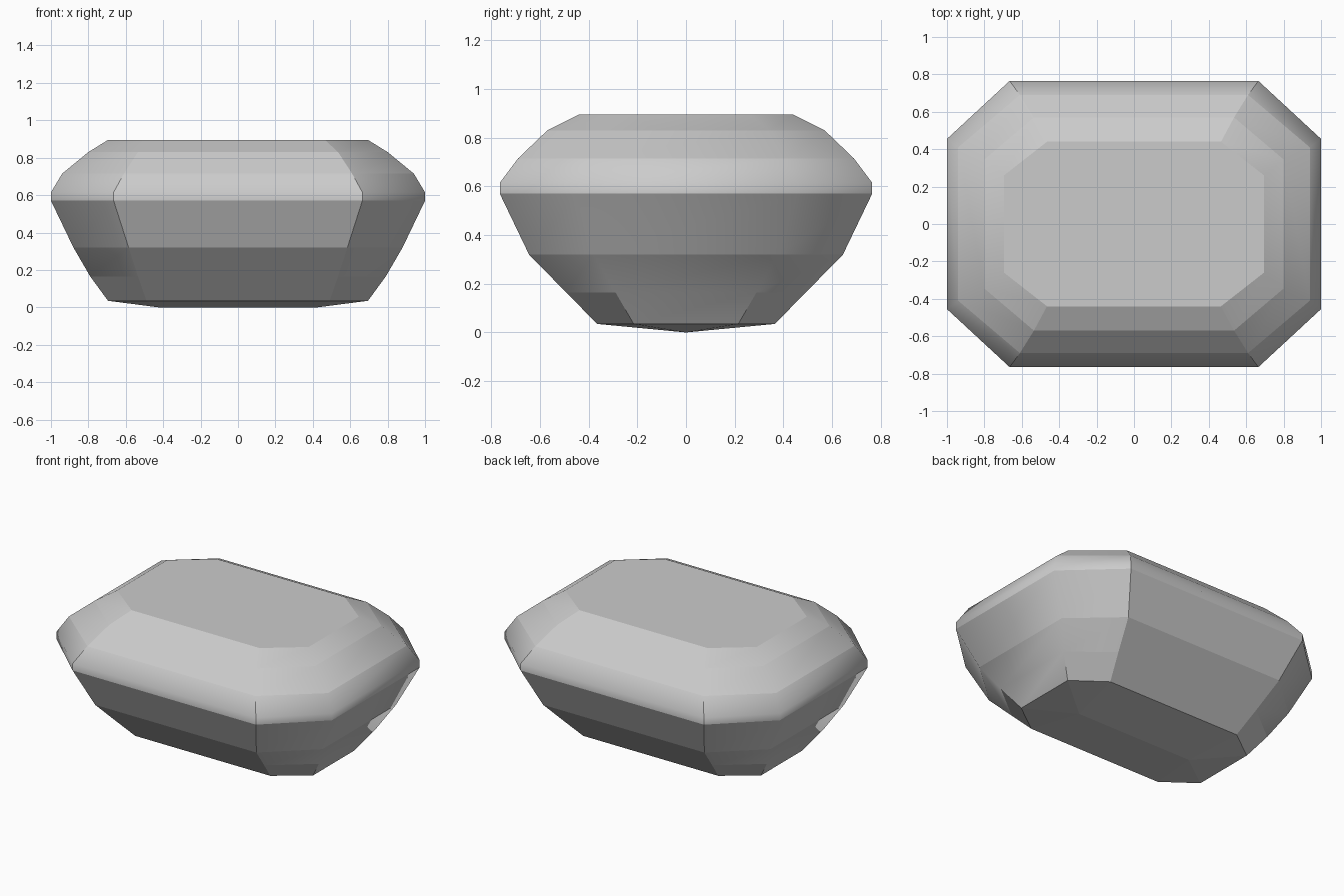
import bpy
import bmesh

cube = bpy.data.objects.get("Cube")
if cube:
    bpy.data.objects.remove(cube, do_unlink=True)

# Stone colour
grey = bpy.data.materials.new("stone_grey")
grey.use_nodes = True
colour = (0.6, 0.6, 0.6, 1)
grey.diffuse_color = colour
grey.node_tree.nodes["Principled BSDF"].inputs["Base Color"].default_value = colour

# Step-cut tiers from the bottom up:
# height, half length, half width, corner x, corner y
TIERS = [
    (0.035, 0.695, 0.365, 0.49, 0.215),
    (0.165, 0.79, 0.493, 0.535, 0.29),
    (0.32, 0.88, 0.645, 0.585, 0.38),
    (0.57, 1.0, 0.765, 0.665, 0.455),
    (0.615, 1.0, 0.765, 0.665, 0.455),
    (0.715, 0.94, 0.69, 0.61, 0.41),
    (0.83, 0.80, 0.57, 0.535, 0.345),
    (0.895, 0.695, 0.44, 0.465, 0.26),
]
LOWER, GIRDLE_TOP = 1, 4
KEEL = 0.425
END_CORNERS = (0, 1, 4, 5)
DIAGONALS = (1, 3, 5, 7)


def octagon(bm, tier):
    z, hx, hy, cx, cy = tier
    outline = [(hx, -cy), (hx, cy), (cx, hy), (-cx, hy),
               (-hx, cy), (-hx, -cy), (-cx, -hy), (cx, -hy)]
    return [bm.verts.new((x, y, z)) for x, y in outline]


bm = bmesh.new()
rings = [octagon(bm, t) for t in TIERS]

# Facets between neighbouring tiers
for low, high in zip(rings, rings[1:]):
    for i in range(8):
        j = (i + 1) % 8
        bm.faces.new((low[i], low[j], high[j], high[i]))

# Flat table on top
bm.faces.new(rings[-1])

# Shallow underside meeting in a keel line
right = bm.verts.new((KEEL, 0, 0))
left = bm.verts.new((-KEEL, 0, 0))
base = rings[0]
for i in range(8):
    a, b = base[i], base[(i + 1) % 8]
    if i == 2:
        bm.faces.new((b, a, right, left))
    elif i == 6:
        bm.faces.new((b, a, left, right))
    else:
        bm.faces.new((b, a, left if i in (3, 4, 5) else right))

# Sharp edges everywhere, apart from the softened ends and girdle
bmesh.ops.recalc_face_normals(bm, faces=bm.faces)
for f in bm.faces:
    f.smooth = True
for e in bm.edges:
    e.smooth = False
for r, ring in enumerate(rings):
    for i in range(8):
        around = bm.edges.get((ring[i], ring[(i + 1) % 8]))
        around.smooth = r == GIRDLE_TOP or (r == LOWER and i not in DIAGONALS)
        if r >= LOWER and r + 1 < len(rings) and i in END_CORNERS:
            bm.edges.get((ring[i], rings[r + 1][i])).smooth = True

mesh = bpy.data.meshes.new("step_cut_gem")
bm.to_mesh(mesh)
bm.free()
mesh.materials.append(grey)
gem = bpy.data.objects.new("step_cut_gem", mesh)
bpy.context.collection.objects.link(gem)
